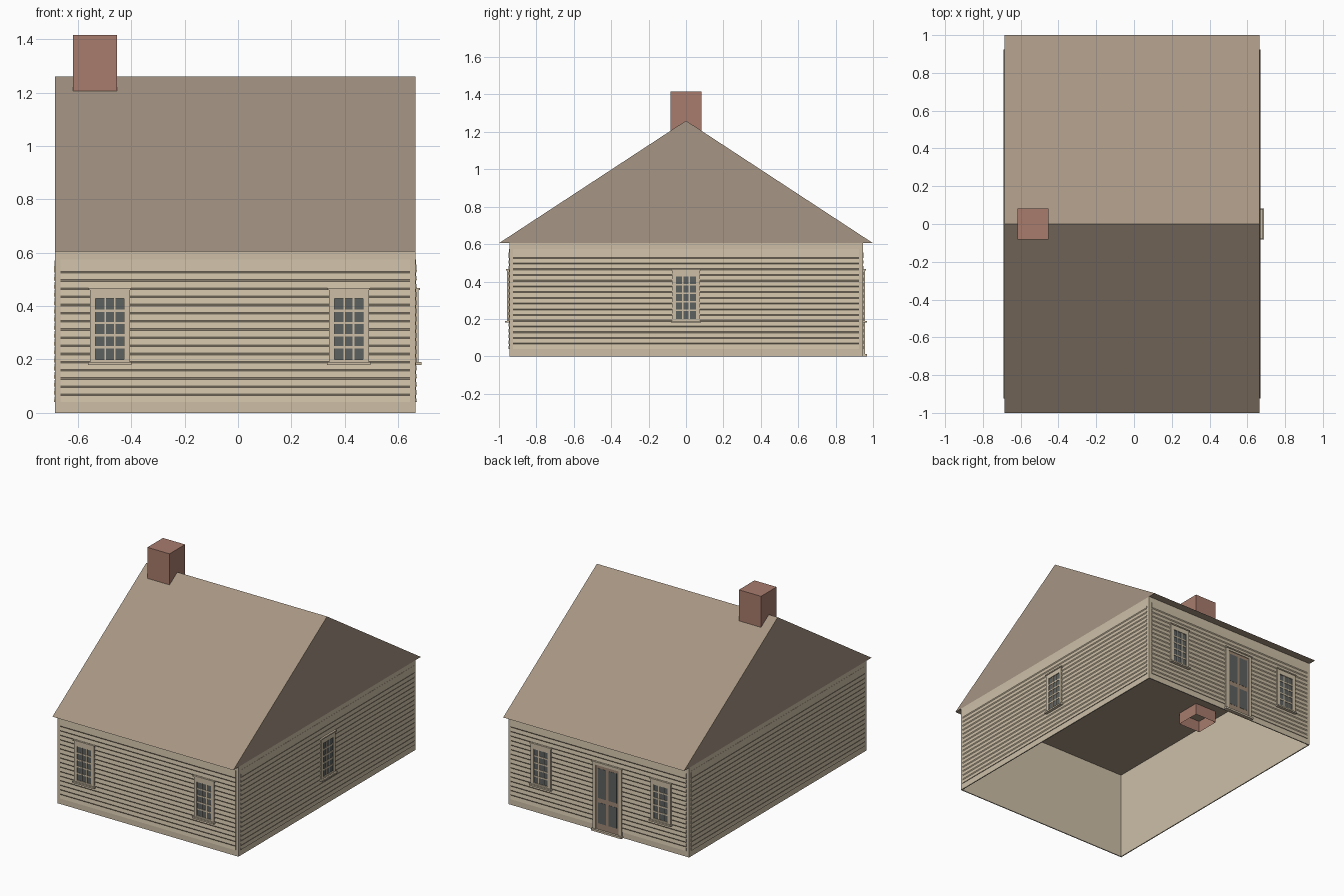
import bpy, bmesh
from math import pi
from mathutils import Matrix, Vector

cube = bpy.data.objects.get("Cube")
if cube:
    bpy.data.objects.remove(cube, do_unlink=True)


def material(name, rgb):
    lin = [((c / 255 + 0.055) / 1.055) ** 2.4 for c in rgb] + [1]
    m = bpy.data.materials.new(name)
    m.use_nodes = True
    m.diffuse_color = lin
    m.node_tree.nodes["Principled BSDF"].inputs["Base Color"].default_value = lin
    return m


CREAM = material("cream_paint", (205, 191, 167))
ROOF = material("brown_shingle", (166, 149, 131))
BRICK = material("red_brick", (168, 124, 109))
GLASS = material("grey_glass", (92, 97, 95))
DOOR = material("brown_door", (158, 136, 117))

MID_X = -0.01                      # middle of the house body
HALF_X, HALF_Y, EAVE = 0.675, 0.945, 0.605


def finish(name, bm, mats, matrix=Matrix()):
    bmesh.ops.recalc_face_normals(bm, faces=bm.faces)
    mesh = bpy.data.meshes.new(name)
    bm.to_mesh(mesh)
    bm.free()
    for m in mats:
        mesh.materials.append(m)
    ob = bpy.data.objects.new(name, mesh)
    ob.matrix_world = matrix
    bpy.context.collection.objects.link(ob)
    return ob


def box(bm, x, y, z, mat=0):
    """Box spanning three (low, high) ranges."""
    size = [r[1] - r[0] for r in (x, y, z)]
    mid = Vector([(r[0] + r[1]) / 2 for r in (x, y, z)])
    new = bmesh.ops.create_cube(bm, size=1, matrix=Matrix.Translation(mid) @ Matrix.Diagonal((*size, 1)))
    faces = {f for v in new["verts"] for f in v.link_faces}
    for f in faces:
        f.material_index = mat
    return list(faces)


def extrude_profile(bm, points, along):
    face = bm.faces.new([bm.verts.new(p) for p in points])
    out = bmesh.ops.extrude_face_region(bm, geom=[face])
    verts = [g for g in out["geom"] if isinstance(g, bmesh.types.BMVert)]
    bmesh.ops.translate(bm, verts=verts, vec=along)


def on_wall(turn, depth):
    """Local frame of a wall: x along it, -y outward, z up."""
    return (Matrix.Translation((MID_X, 0, 0)) @ Matrix.Rotation(turn, 4, "Z")
            @ Matrix.Translation((0, -depth, 0)))


WALLS = {
    "front": (on_wall(0, HALF_Y), HALF_X),
    "left": (on_wall(pi / 2, HALF_X), HALF_Y),
    "back": (on_wall(pi, HALF_Y), HALF_X),
    "right": (on_wall(-pi / 2, HALF_X), HALF_Y),
}

# Hollow wall shell, open below
bm = bmesh.new()
caps = box(bm, (MID_X - HALF_X, MID_X + HALF_X), (-HALF_Y, HALF_Y), (0, EAVE))
bmesh.ops.delete(bm, geom=[f for f in caps if abs(f.normal.z) > 0.5], context="FACES_ONLY")
shell = finish("walls", bm, [CREAM])
solid = shell.modifiers.new("thickness", "SOLIDIFY")
solid.thickness = 0.01
solid.offset = -1

# Lapped boards on every wall
BOARDS, PITCH, LOW, TOP = 17, 0.0306, 0.04, 0.575
for side, (frame, half) in WALLS.items():
    profile = [(0, LOW)]
    for i in range(BOARDS):
        z = LOW + i * PITCH
        upper = TOP if i == BOARDS - 1 else z + PITCH - 0.006
        profile += [(-0.005, z), (-0.001, upper)]
    profile.append((0, TOP))
    bm = bmesh.new()
    w = half - 0.02
    extrude_profile(bm, [(-w, y, z) for y, z in profile], (2 * w, 0, 0))
    finish(side + "_siding", bm, [CREAM], frame)

# Gabled roof block with eaves front and back
bm = bmesh.new()
x0 = MID_X - HALF_X
extrude_profile(bm, [(x0, -1, EAVE), (x0, 1, EAVE), (x0, 0, 1.26)], (2 * HALF_X, 0, 0))
finish("roof", bm, [ROOF])

# Chimney, open at its lower end
bm = bmesh.new()
sides = box(bm, (-0.618, -0.453), (-0.083, 0.083), (0.525, 1.415))
bmesh.ops.delete(bm, geom=[f for f in sides if f.normal.z < -0.5], context="FACES_ONLY")
finish("chimney", bm, [BRICK])


def casing(bm, half, low, high, trim, head):
    """Side boards, head board and a small cap moulding."""
    for s in (-1, 1):
        box(bm, sorted((s * half, s * (half - trim))), (-0.012, 0), (low, high))
    box(bm, (trim - half, half - trim), (-0.012, 0), (high - head, high))
    box(bm, (-half - 0.005, half + 0.005), (-0.017, 0), (high - 0.008, high))


def window(name, frame, u):
    bm = bmesh.new()
    half, low, high = 0.075, 0.185, 0.468
    gx, g0, g1, cols, rows = 0.053, 0.2, 0.428, 3, 5
    casing(bm, half, low, high, half - gx, high - g1)
    box(bm, (-half - 0.006, half + 0.006), (-0.022, 0), (0.18, 0.19))
    box(bm, (-gx, gx), (-0.012, 0), (0.19, g0))
    box(bm, (-gx, gx), (-0.006, 0), (g0, g1), 1)
    # glazing bars
    for i in range(1, cols):
        x = -gx + 2 * gx * i / cols
        box(bm, (x - 0.003, x + 0.003), (-0.009, -0.005), (g0, g1))
    for i in range(1, rows):
        z = g0 + (g1 - g0) * i / rows
        box(bm, (-gx, gx), (-0.0088, -0.005), (z - 0.0045, z + 0.0045))
    finish(name, bm, [CREAM, GLASS], frame @ Matrix.Translation((u, 0, 0)))


for side, sign in (("front", 1), ("back", -1)):
    for label, x in (("left", 0.415), ("right", -0.48)):
        window(f"{side}_{label}_window", WALLS[side][0], sign * (x - MID_X))
window("side_window", WALLS["left"][0], 0)

# Back door with four glass panels and a threshold
bm = bmesh.new()
casing(bm, 0.107, 0, 0.468, 0.022, 0.022)
box(bm, (-0.085, 0.085), (-0.007, 0), (0, 0.446), 1)
box(bm, (-0.113, 0.113), (-0.022, 0), (0, 0.013))
for s in (-1, 1):
    for z in ((0.055, 0.195), (0.225, 0.425)):
        box(bm, sorted((s * 0.01, s * 0.07)), (-0.0085, -0.006), z, 2)
finish("back_door", bm, [CREAM, DOOR, GLASS],
       WALLS["back"][0] @ Matrix.Translation((0.07, 0, 0)))
